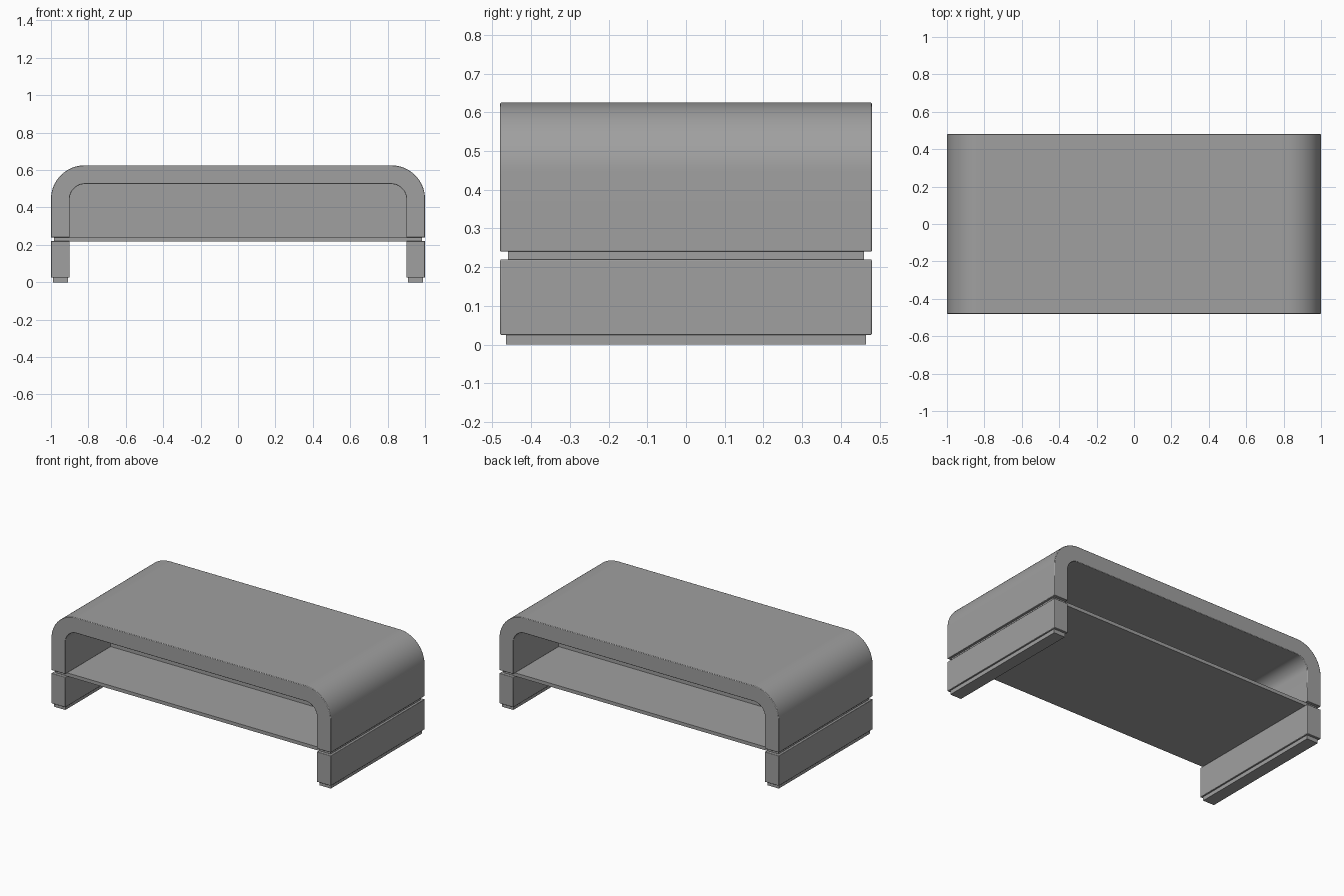
import bpy
import bmesh
import math

cube = bpy.data.objects.get("Cube")
if cube:
    bpy.data.objects.remove(cube, do_unlink=True)

grey = bpy.data.materials.new("mid grey")
grey.use_nodes = True
colour = (0.35, 0.35, 0.35, 1)
grey.diffuse_color = colour
grey.node_tree.nodes["Principled BSDF"].inputs["Base Color"].default_value = colour

HALF_DEPTH = 0.48
ARCH_BASE, ARCH_TOP, WALL = 0.24, 0.625, 0.1
OUTER_RADIUS = 0.18


def finish(name, bm, bevel=0.0):
    bmesh.ops.recalc_face_normals(bm, faces=bm.faces)
    mesh = bpy.data.meshes.new(name)
    bm.to_mesh(mesh)
    bm.free()
    mesh.materials.append(grey)
    obj = bpy.data.objects.new(name, mesh)
    bpy.context.collection.objects.link(obj)
    if bevel:
        mod = obj.modifiers.new("soft edges", "BEVEL")
        mod.width = bevel
        mod.segments = 2
        mod.limit_method = "ANGLE"
    bpy.ops.object.select_all(action="DESELECT")
    obj.select_set(True)
    bpy.context.view_layer.objects.active = obj
    bpy.ops.object.shade_smooth_by_angle(angle=math.radians(35))
    return obj


def box(name, x, y, z, bevel=0.0):
    bm = bmesh.new()
    bmesh.ops.create_cube(bm, size=1)
    for v in bm.verts:
        v.co = [r[0] if c < 0 else r[1] for c, r in zip(v.co, (x, y, z))]
    return finish(name, bm, bevel)


def arch_line(inset, steps=20):
    """Rounded arch outline from the left foot over to the right foot."""
    radius = OUTER_RADIUS - inset
    cx, cz = 1 - OUTER_RADIUS, ARCH_TOP - OUTER_RADIUS
    half = [(1 - inset, ARCH_BASE)]
    for i in range(steps + 1):
        a = math.pi / 2 * i / steps
        half.append((cx + radius * math.cos(a), cz + radius * math.sin(a)))
    return half + [(-x, z) for x, z in reversed(half)]


# Rounded top: matching strips between the outer and inner outlines
bm = bmesh.new()
rings = [[bm.verts.new((x, y, z)) for x, z in arch_line(inset)]
         for inset, y in ((0, -HALF_DEPTH), (0, HALF_DEPTH),
                          (WALL, HALF_DEPTH), (WALL, -HALF_DEPTH))]
for a, b in zip(rings, rings[1:] + rings[:1]):
    for i in range(len(a) - 1):
        bm.faces.new((a[i], a[i + 1], b[i + 1], b[i]))
for end in (0, -1):
    bm.faces.new([ring[end] for ring in rings])
finish("arched_top", bm, 0.003)

# Thin shelf between the top and the legs, with an upright divider
box("shelf", (-0.985, 0.985), (-0.46, 0.46), (0.219, 0.241))
box("centre_divider", (-0.905, 0.905), (-0.015, 0.015), (0.24, 0.53))

# Side legs on thin foot pads
for side, sign in (("left", 1), ("right", -1)):
    def span(a, b):
        return sorted((a * sign, b * sign))
    box(side + "_leg", span(0.9, 1), (-HALF_DEPTH, HALF_DEPTH), (0.025, 0.22), 0.003)
    box(side + "_foot_pad", span(0.91, 0.99), (-0.465, 0.465), (0, 0.026))
